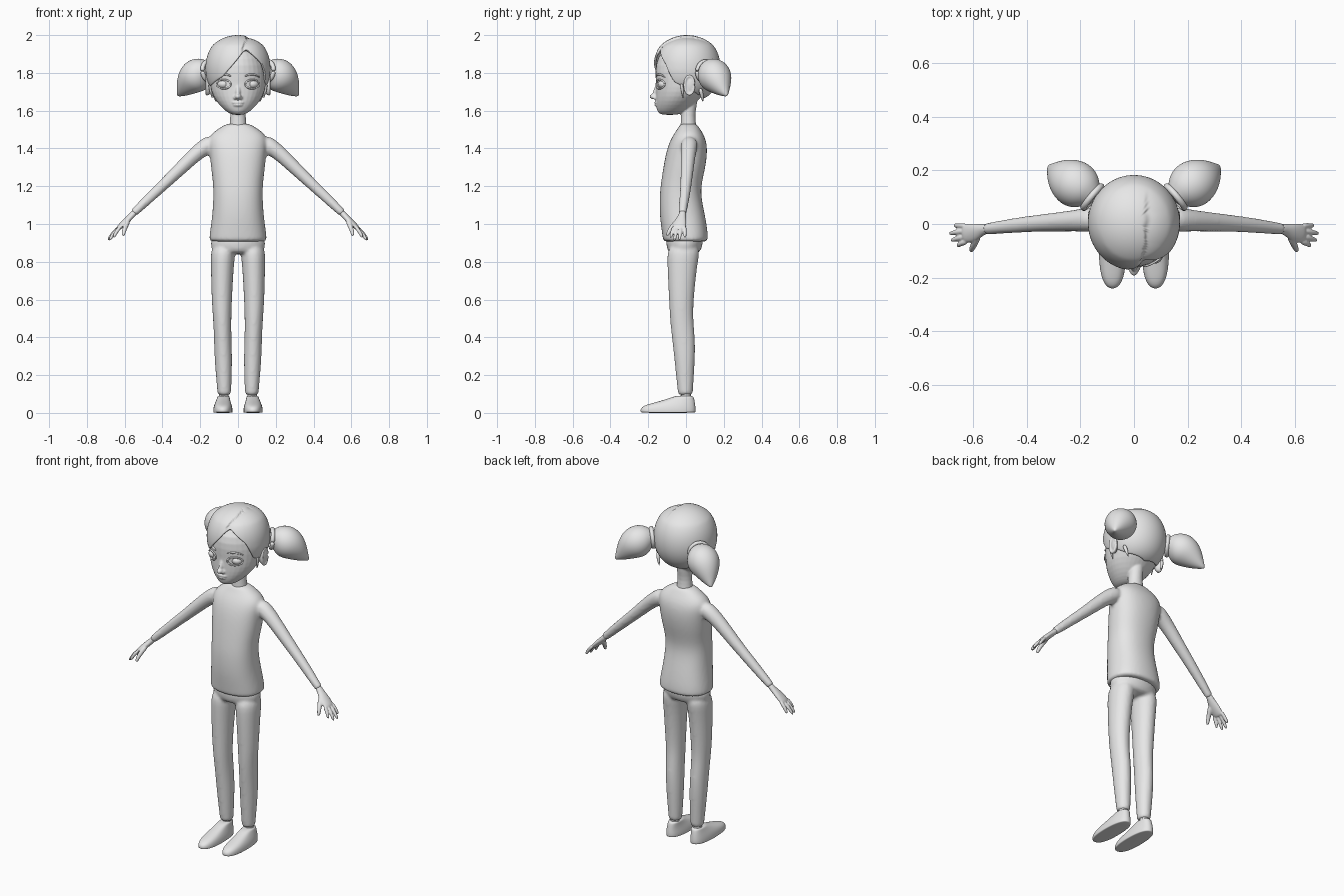
import bpy, bmesh, math
from mathutils import Vector, Matrix

cube = bpy.data.objects.get("Cube")
if cube:
    bpy.data.objects.remove(cube, do_unlink=True)

grey = bpy.data.materials.new("plain_grey")
grey.use_nodes = True
grey.diffuse_color = (0.8, 0.8, 0.8, 1)
grey.node_tree.nodes["Principled BSDF"].inputs["Base Color"].default_value = (0.8, 0.8, 0.8, 1)


def skin(bm, frames, power=2.0, sides=16):
    """Bridge rings given as (centre, axis u, axis v) and cap both ends."""
    rings = []
    for c, u, v in frames:
        ring = []
        for i in range(sides):
            a = math.tau * i / sides
            cu, sv = math.cos(a), math.sin(a)
            p = c + u * math.copysign(abs(cu) ** (2 / power), cu) * 1.02
            ring.append(bm.verts.new(p + v * math.copysign(abs(sv) ** (2 / power), sv) * 1.02))
        rings.append(ring)
    for a, b in zip(rings, rings[1:]):
        for i in range(sides):
            j = (i + 1) % sides
            bm.faces.new((a[i], a[j], b[j], b[i]))
    bm.faces.new(rings[0][::-1])
    bm.faces.new(rings[-1])


def loft(bm, rows, power=2.0):
    """Level rings: height, centre x, half width, front y, back y."""
    skin(bm, [(Vector((x, (f + b) / 2, z)), Vector((w, 0, 0)), Vector((0, (b - f) / 2, 0)))
              for z, x, w, f, b in rows], power)


def tube(bm, pts, radii, ref=(0, 0, 1), sides=12):
    """Ring tube along a path; a radius may be a pair (sideways, other)."""
    pts = [Vector(p) for p in pts]
    frames = []
    for i, p in enumerate(pts):
        d = (pts[min(i + 1, len(pts) - 1)] - pts[max(i - 1, 0)]).normalized()
        u = d.cross(Vector(ref)).normalized()
        v = u.cross(d).normalized()
        r = radii[i] if isinstance(radii[i], tuple) else (radii[i], radii[i])
        frames.append((p, u * r[0], v * r[1]))
    skin(bm, frames, sides=sides)


def ball(bm, centre, scale, turn=0.0):
    m = Matrix.Translation(centre) @ Matrix.Rotation(turn, 4, 'Z') @ Matrix.Diagonal((*scale, 1))
    bmesh.ops.create_uvsphere(bm, u_segments=20, v_segments=12, radius=1, matrix=m)


def mirror(bm):
    """Copy everything so far to the other side."""
    dup = bmesh.ops.duplicate(bm, geom=bm.verts[:] + bm.edges[:] + bm.faces[:])["geom"]
    for v in dup:
        if isinstance(v, bmesh.types.BMVert):
            v.co.x = -v.co.x


def finish(name, bm, levels=2, voxel=0.0, smooth=0, shell=0.0):
    bmesh.ops.recalc_face_normals(bm, faces=bm.faces[:])
    me = bpy.data.meshes.new(name)
    bm.to_mesh(me)
    bm.free()
    me.materials.append(grey)
    for p in me.polygons:
        p.use_smooth = True
    ob = bpy.data.objects.new(name, me)
    bpy.context.scene.collection.objects.link(ob)
    if shell:
        s = ob.modifiers.new("thickness", 'SOLIDIFY')
        s.thickness, s.offset = shell, -1
    if levels:
        s = ob.modifiers.new("subdivision", 'SUBSURF')
        s.levels = s.render_levels = levels
    if voxel:
        r = ob.modifiers.new("blend", 'REMESH')
        r.mode, r.voxel_size, r.use_smooth_shade = 'VOXEL', voxel, True
        s = ob.modifiers.new("soften", 'SMOOTH')
        s.factor, s.iterations = 0.5, smooth
    return ob


# Shirt: both sleeves blended into the torso
bm = bmesh.new()
tube(bm, [(.12, .02, 1.44), (.2, .014, 1.394), (.28, .008, 1.317), (.36, .003, 1.24),
          (.46, -.007, 1.147), (.548, -.018, 1.062), (.555, -.018, 1.055)],
     [.052, .042, .037, .032, .028, .022, .021])
mirror(bm)
loft(bm, [(.905, 0, .148, -.118, .112), (.915, 0, .153, -.122, .116), (.96, 0, .148, -.128, .115),
          (1.05, 0, .135, -.14, .1), (1.15, 0, .13, -.14, .078), (1.22, 0, .132, -.132, .083),
          (1.3, 0, .143, -.12, .103), (1.38, 0, .15, -.105, .113), (1.44, 0, .158, -.085, .108),
          (1.48, 0, .14, -.062, .09), (1.51, 0, .095, -.04, .07), (1.535, 0, .055, -.03, .055)], 2.3)
finish("shirt", bm, voxel=.009, smooth=4)

# Trousers: two legs blended into the hips
bm = bmesh.new()
loft(bm, [(.095, .073, .035, -.042, .035), (.105, .073, .036, -.043, .036), (.2, .075, .042, -.053, .042),
          (.3, .078, .047, -.063, .048), (.4, .081, .046, -.075, .048), (.5, .084, .048, -.085, .037),
          (.6, .086, .054, -.09, .04), (.8, .083, .061, -.1, .06), (.9, .075, .07, -.1, .085)])
mirror(bm)
loft(bm, [(.84, 0, .1, -.08, .06), (.86, 0, .142, -.1, .08), (.9, 0, .145, -.105, .09), (.94, 0, .14, -.105, .09)])
finish("trousers", bm, voxel=.009, smooth=4)

# Ankles and shoes
bm = bmesh.new()
tube(bm, [(.075, 0, .03), (.075, 0, .08), (.075, 0, .14)], [.027, .026, .026], ref=(0, 1, 0))
mirror(bm)
finish("ankles", bm)
bm = bmesh.new()
loft(bm, [(0, .08, .049, -.236, .047), (.004, .08, .051, -.24, .05), (.02, .08, .051, -.242, .051),
          (.04, .08, .047, -.225, .049), (.06, .079, .039, -.145, .046), (.08, .077, .033, -.08, .042),
          (.092, .076, .03, -.05, .036)], 2.4)
mirror(bm)
finish("shoes", bm)

# Hands: palm, four fingers and thumb
bm = bmesh.new()
tube(bm, [(.535, -.016, 1.075), (.565, -.02, 1.043), (.59, -.03, 1.018), (.62, -.035, .99), (.64, -.036, .97)],
     [.017, (.02, .016), (.033, .017), (.037, .015), (.033, .011)])
for base, tip in (((.622, -.064, .985), (.66, -.082, .925)), ((.63, -.047, .98), (.683, -.062, .91)),
                  ((.632, -.026, .98), (.69, -.036, .912)), ((.625, -.007, .988), (.672, -.005, .925))):
    b, t = Vector(base), Vector(tip)
    knuckle = (b + t) / 2 + Vector((.004, 0, .004))
    tube(bm, [b, knuckle, t], [.0105, .0098, .008])
tube(bm, [(.58, -.035, 1.025), (.594, -.07, .99), (.604, -.09, .962), (.608, -.102, .935)],
     [.015, .0135, .011, .008])
mirror(bm)
finish("hands", bm, voxel=.004, smooth=2)

# Head: skull, neck, ears, nose and lips blended together
bm = bmesh.new()
ball(bm, (.155, .018, 1.735), (.016, .028, .052), -.3)
tube(bm, [(.165, .018 + .026 * math.cos(a), 1.735 + .05 * math.sin(a))
          for a in [math.tau * i / 16 for i in range(17)]], [.008] * 17, ref=(1, 0, 0), sides=8)
ball(bm, (.013, -.163, 1.668), (.011, .014, .01))
mirror(bm)
loft(bm, [(1.577, 0, .025, -.125, -.05), (1.587, 0, .05, -.147, -.02), (1.61, 0, .08, -.157, .02),
          (1.65, 0, .117, -.161, .06), (1.7, 0, .143, -.161, .11), (1.75, 0, .15, -.159, .135),
          (1.8, 0, .153, -.164, .15), (1.88, 0, .135, -.157, .14), (1.94, 0, .09, -.1, .1)])
loft(bm, [(1.46, 0, .05, -.03, .06), (1.52, 0, .046, -.03, .055), (1.57, 0, .04, -.025, .047),
          (1.62, 0, .04, -.03, .055), (1.7, 0, .05, -.03, .07)])
tube(bm, [(0, -.145, 1.745), (0, -.158, 1.71), (0, -.17, 1.68)], [.012, .012, .014], ref=(1, 0, 0))
ball(bm, (0, -.169, 1.675), (.018, .025, .015))
ball(bm, (0, -.156, 1.643), (.033, .012, .007))
ball(bm, (0, -.155, 1.63), (.026, .012, .008))
finish("head", bm, levels=1, voxel=.005, smooth=2)


def face_y(x):
    return -.01 - .151 * math.sqrt(1 - (x / .152) ** 2)


# Eyes, eyelids and eyebrows
bm = bmesh.new()
ball(bm, (.075, -.113, 1.74), (.035, .036, .026), .3)
mirror(bm)
finish("eyes", bm, levels=1)
bm = bmesh.new()
lid = [(.075 + .037 * math.cos(a), 1.74 + .024 * math.sin(a)) for a in [math.tau * i / 20 for i in range(21)]]
tube(bm, [(x, face_y(x), z) for x, z in lid], [.005] * 21, ref=(0, 1, 0), sides=8)
mirror(bm)
finish("eyelids", bm, levels=1)
bm = bmesh.new()
tube(bm, [(x, face_y(x) - .002, z) for x, z in ((.035, 1.782), (.055, 1.791), (.08, 1.794), (.105, 1.785), (.118, 1.774))],
     [.004, .006, .006, .005, .002], ref=(0, 1, 0), sides=8)
mirror(bm)
finish("eyebrows", bm, levels=1)

# Hair cap: swept down from a side parting to a hairline that varies around the head
HAIRLINE = [(-180, 160), (-120, 145), (-90, 128), (-63, 121), (-29, 105), (-10, 85), (17, 53),
            (49, 82), (66, 116), (90, 127), (120, 145), (180, 160)]


def hairline(a):
    for (a0, t0), (a1, t1) in zip(HAIRLINE, HAIRLINE[1:]):
        if a0 <= a <= a1:
            return math.radians(t0 + (t1 - t0) * (a - a0) / (a1 - a0))


bm = bmesh.new()
COLS, ROWS = 96, 30
pole = bm.verts.new((0, .005, 2.0))
columns = []
for j in range(COLS):
    a = 360 * j / COLS - 180
    col = []
    for i in range(1, ROWS + 1):
        t = hairline(a) * i / ROWS
        r = math.sin(t) ** .75 if t > .8 else math.sin(t) * math.sin(.8) ** -.25
        p = Vector((.172 * r * math.sin(math.radians(a)), -.178 * r * math.cos(math.radians(a)), .175 * math.cos(t)))
        part = .045 - .1 * min(0, p.y + .08) * -3
        if p.x > part and p.z > 0:
            fade = min(1, max(0, (.12 - p.y) / .08))
            p *= 1 - .06 * fade * math.exp(-(p.x - part) / .045)
        col.append(bm.verts.new(p + Vector((0, .005, 1.825))))
    columns.append(col)
for j in range(COLS):
    a, b = columns[j], columns[(j + 1) % COLS]
    bm.faces.new((pole, a[0], b[0]))
    for i in range(ROWS - 1):
        bm.faces.new((a[i], a[i + 1], b[i + 1], b[i]))
finish("hair_cap", bm, levels=1, shell=.012)

# Ponytails, their ties, and loose locks beside the ears
bm = bmesh.new()
tube(bm, [(.145, .09, 1.81), (.165, .108, 1.808), (.182, .122, 1.803), (.212, .145, 1.793), (.242, .163, 1.768),
          (.272, .182, 1.735), (.297, .2, 1.703), (.32, .217, 1.678)],
     [.035, .055, .077, .09, .086, .063, .034, .005], sides=16)
mirror(bm)
finish("ponytails", bm)
bm = bmesh.new()
axis = Vector((.75, .62, -.1)).normalized()
side = axis.cross(Vector((0, 0, 1))).normalized()
up = side.cross(axis)
tube(bm, [Vector((.155, .1, 1.809)) + .052 * (side * math.cos(a) + up * math.sin(a))
          for a in [math.tau * i / 24 for i in range(25)]], [.013] * 25, ref=axis, sides=8)
mirror(bm)
finish("hair_ties", bm, levels=1)
bm = bmesh.new()
tube(bm, [(.135, .075, 1.72), (.125, .085, 1.68), (.115, .09, 1.645)], [.012, .01, .002], ref=(0, 1, 0))
tube(bm, [(.148, -.025, 1.75), (.147, -.02, 1.71), (.136, -.015, 1.665)], [.009, .008, .002], ref=(0, 1, 0))
mirror(bm)
finish("loose_locks", bm, levels=1)
